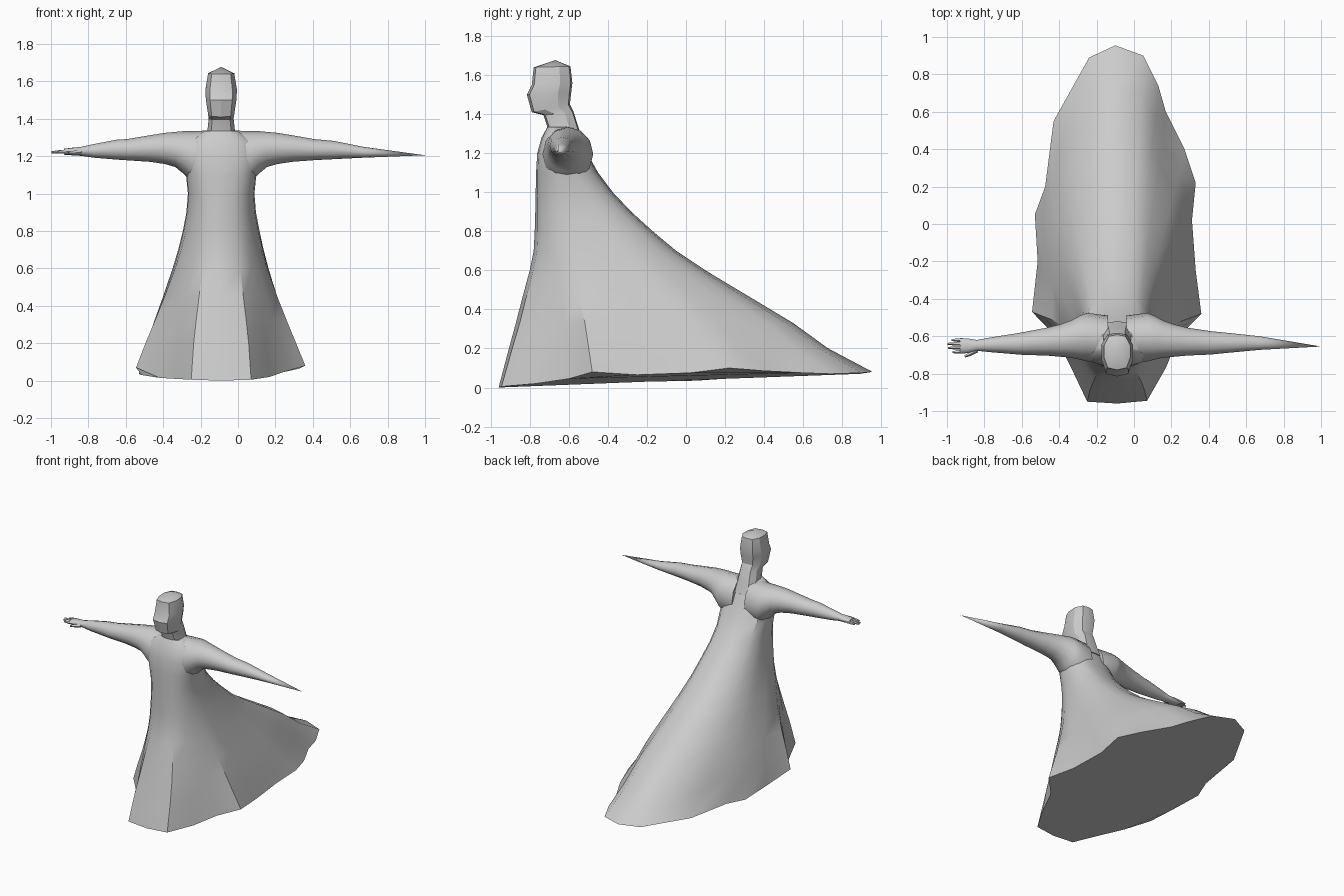
import bpy, bmesh, math
from mathutils import Vector

CX = -0.09  # body centre line

stone = bpy.data.materials.new("plain grey")
stone.diffuse_color = (0.6, 0.6, 0.6, 1)


def loft(name, rings, angle=35, tip=None):
    """Skin a list of equal-length point rings, cap both ends."""
    bm = bmesh.new()
    vr = [[bm.verts.new(p) for p in r] for r in rings]
    n = len(vr[0])
    for a, b in zip(vr, vr[1:]):
        for i in range(n):
            j = (i + 1) % n
            bm.faces.new((a[i], a[j], b[j], b[i]))
    bm.faces.new(vr[0][::-1])
    if tip:
        t = bm.verts.new(tip)
        for i in range(n):
            bm.faces.new((vr[-1][i], vr[-1][(i + 1) % n], t))
    else:
        bm.faces.new(vr[-1])
    bmesh.ops.recalc_face_normals(bm, faces=bm.faces[:])
    me = bpy.data.meshes.new(name)
    bm.to_mesh(me)
    bm.free()
    me.materials.append(stone)
    ob = bpy.data.objects.new(name, me)
    bpy.context.collection.objects.link(ob)
    bpy.ops.object.select_all(action='DESELECT')
    ob.select_set(True)
    bpy.context.view_layer.objects.active = ob
    bpy.ops.object.shade_smooth_by_angle(angle=math.radians(angle))
    return ob


# Robe: wavy hem outline, then rings morphing to an ellipse at the chest
hem = [(-.09, -.96, 0), (.07, -.945, .005), (.17, -.77, .02), (.24, -.6, .045),
       (.36, -.48, .08), (.33, -.25, .065), (.31, .02, .075), (.33, .22, .1),
       (.27, .4, .085), (.17, .6, .075), (.13, .74, .07), (.05, .9, .075),
       (-.1, .955, .08), (-.24, .89, .07), (-.43, .55, .06), (-.475, .2, .045),
       (-.53, .05, .035), (-.515, -.2, .03), (-.545, -.47, .07),
       (-.42, -.6, .015), (-.34, -.76, .01), (-.25, -.95, .005)]
# z, front y, back y, half width, blend to ellipse
levels = [(.2, -.905, .73, .408, .15), (.33, -.87, .55, .36, .35),
          (.45, -.84, .35, .315, .5), (.6, -.80, .10, .262, .7),
          (.7, -.78, -.05, .231, .85), (.8, -.775, -.17, .205, 1),
          (.9, -.772, -.28, .186, 1), (1.0, -.77, -.375, .178, 1),
          (1.1, -.768, -.45, .188, 1), (1.2, -.762, -.505, .2, 1),
          (1.28, -.74, -.545, .175, 1), (1.335, -.71, -.57, .09, 1)]
rings = [hem]
for z, yf, yb, hw, t in levels:
    ring = []
    for x, y, _ in hem:
        u, v = (x - CX) / .452, y / .957
        a = math.atan2(v, u)
        ex = math.copysign(abs(math.cos(a)) ** .85, math.cos(a))
        ey = math.copysign(abs(math.sin(a)) ** .85, math.sin(a))
        u, v = u + (ex - u) * t, v + (ey - v) * t
        ring.append((CX + u * hw, (yf + yb) / 2 + v * (yb - yf) / 2, z))
    rings.append(ring)
loft("robe", rings)


# Arms: oval sections along x (offset, bottom z, top z, front y, back y)
def arm(name, side, sections, tip=None):
    rs = []
    for d, zb, zt, yf, yb in sections:
        rs.append([(CX + side * d,
                    (yf + yb) / 2 + math.cos(k * math.tau / 12) * (yb - yf) / 2,
                    (zb + zt) / 2 + math.sin(k * math.tau / 12) * (zt - zb) / 2)
                   for k in range(12)])
    return loft(name, rs, 40, tip)


upper = [(.05, 1.02, 1.338, -.74, -.49), (.16, 1.06, 1.334, -.735, -.475),
         (.2, 1.105, 1.334, -.725, -.49), (.245, 1.142, 1.33, -.715, -.515),
         (.3, 1.158, 1.325, -.71, -.535), (.38, 1.17, 1.312, -.703, -.555)]
arm("pointed_sleeve", 1, upper + [(.5, 1.179, 1.291, -.698, -.573),
                                  (.6, 1.184, 1.282, -.688, -.583),
                                  (.76, 1.192, 1.25, -.673, -.6)],
    (1.0, -.655, 1.205))
arm("hand_arm", -1, upper + [(.5, 1.178, 1.292, -.7, -.578),
                             (.56, 1.182, 1.288, -.695, -.588),
                             (.68, 1.192, 1.265, -.685, -.607),
                             (.75, 1.202, 1.25, -.678, -.62),
                             (.8, 1.205, 1.245, -.69, -.612),
                             (.84, 1.208, 1.24, -.692, -.61)])


# Fingers: thin tapered five-sided prisms
def finger(name, start, end, r):
    a, b = Vector(start), Vector(end)
    q = (b - a).to_track_quat('Z', 'Y')
    loft(name, [[p + q @ Vector((math.cos(k * math.tau / 5) * s,
                                 math.sin(k * math.tau / 5) * s, 0))
                 for k in range(5)]
                for p, s in ((a, r), (a.lerp(b, .6), r * .9), (b, r * .5))])


for i, (y0, y1, x1) in enumerate([(-.62, -.62, -.975), (-.64, -.64, -.998),
                                  (-.66, -.662, -.993), (-.68, -.685, -.97)]):
    finger(f"finger_{i + 1}", (-.9, y0, 1.225), (x1, y1, 1.221), .011)
finger("thumb", (-.84, -.675, 1.222), (-.905, -.708, 1.215), .013)

# Head and neck: faceted rings (front z, back z, front y, back y, half width)
head = [(1.28, 1.25, -.70, -.52, .085), (1.335, 1.33, -.71, -.55, .074),
        (1.395, 1.41, -.73, -.575, .066), (1.41, 1.45, -.79, -.595, .07),
        (1.5, 1.51, -.815, -.588, .082), (1.55, 1.56, -.79, -.582, .084),
        (1.64, 1.645, -.78, -.592, .07)]
shape = [(0, -1), (.72, -.88), (1, -.3), (1, .4), (.62, .92),
         (0, 1), (-.62, .92), (-1, .4), (-1, -.3), (-.72, -.88)]
loft("head", [[(CX + u * hw, (yf + yb) / 2 + v * (yb - yf) / 2,
                zf + (zb - zf) * (v + 1) / 2) for u, v in shape]
              for zf, zb, yf, yb, hw in head], 25, (CX, -.67, 1.677))
